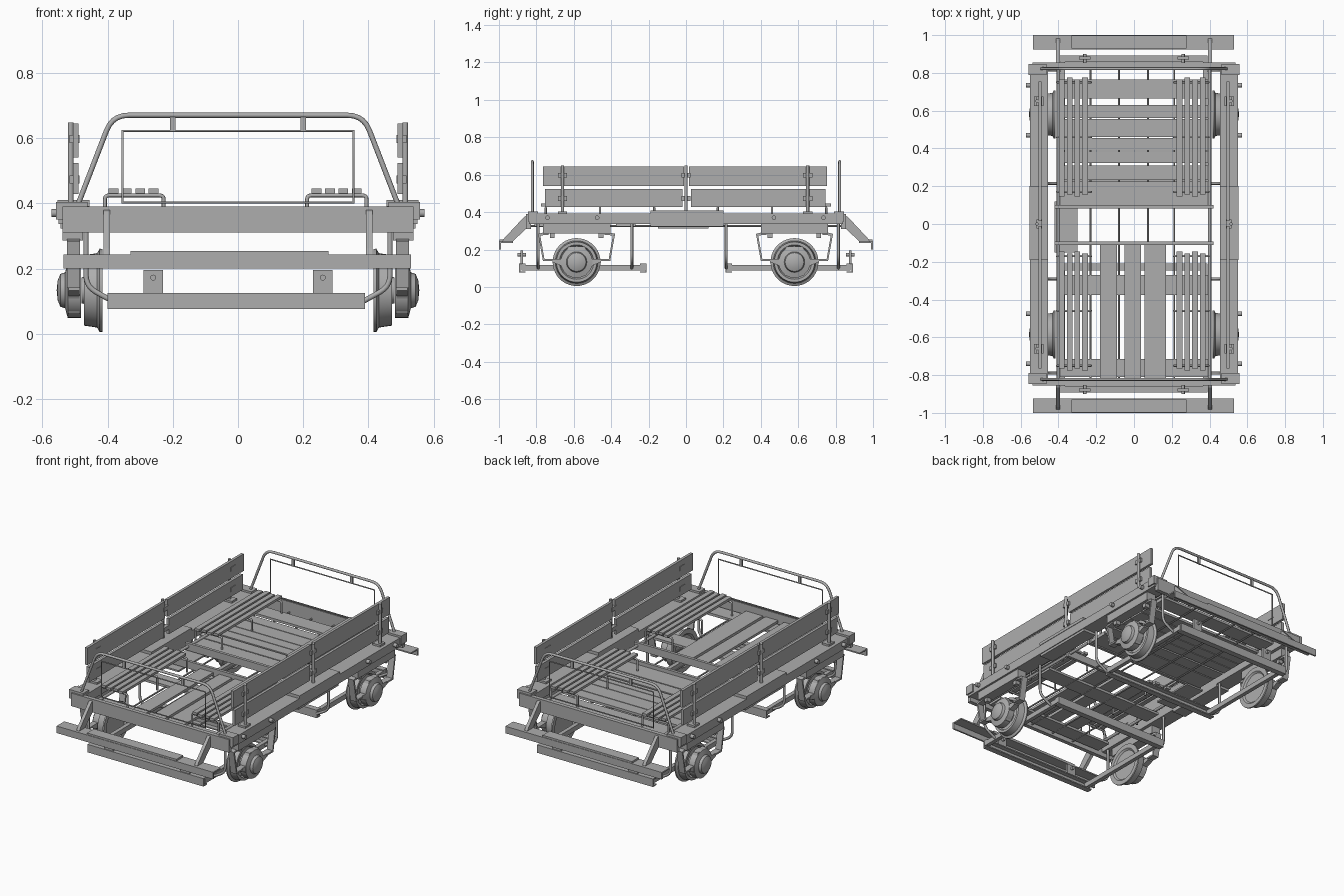
import bpy, bmesh, math
from mathutils import Vector, Matrix

if "Cube" in bpy.data.objects:
    bpy.data.objects.remove(bpy.data.objects["Cube"])

grey = bpy.data.materials.new("painted_grey")
grey.diffuse_color = (0.42, 0.42, 0.42, 1)
grey.use_nodes = True
grey.node_tree.nodes["Principled BSDF"].inputs["Base Color"].default_value = grey.diffuse_color


def finish(bm, name, smooth=False):
    bmesh.ops.recalc_face_normals(bm, faces=bm.faces)
    me = bpy.data.meshes.new(name)
    bm.to_mesh(me)
    bm.free()
    ob = bpy.data.objects.new(name, me)
    bpy.context.collection.objects.link(ob)
    me.materials.append(grey)
    if smooth:
        bpy.ops.object.select_all(action='DESELECT')
        ob.select_set(True)
        bpy.context.view_layer.objects.active = ob
        bpy.ops.object.shade_smooth_by_angle(angle=math.radians(35))
    return ob


def box(name, x0, x1, y0, y1, z0, z1):
    bm = bmesh.new()
    bmesh.ops.create_cube(bm, size=1)
    for v in bm.verts:
        v.co = Vector(((x0, x1)[v.co.x > 0], (y0, y1)[v.co.y > 0], (z0, z1)[v.co.z > 0]))
    return finish(bm, name)


def side_box(name, s, x0, x1, *yz):
    return box(name, min(s * x0, s * x1), max(s * x0, s * x1), *yz)


def end_box(name, e, x0, x1, y0, y1, z0, z1):
    return box(name, x0, x1, min(e * y0, e * y1), max(e * y0, e * y1), z0, z1)


def rod(name, a, b, r, n=12):
    a, b = Vector(a), Vector(b)
    bm = bmesh.new()
    rot = (b - a).to_track_quat('Z', 'Y').to_matrix().to_4x4()
    bmesh.ops.create_cone(bm, cap_ends=True, segments=n, radius1=r, radius2=r,
                          depth=(b - a).length, matrix=Matrix.Translation((a + b) / 2) @ rot)
    return finish(bm, name, True)


def tube(name, pts, r, bend=0.0, closed=False):
    """Round tube along points, with corners rounded by the bend distance."""
    pts = [Vector(p) for p in pts]
    path = []
    for i, p in enumerate(pts):
        if bend and 0 < i < len(pts) - 1:
            a = p + (pts[i - 1] - p).normalized() * bend
            b = p + (pts[i + 1] - p).normalized() * bend
            path += [(1 - t) ** 2 * a + 2 * t * (1 - t) * p + t * t * b
                     for t in (0, .2, .4, .6, .8, 1)]
        else:
            path.append(p)
    cu = bpy.data.curves.new(name, 'CURVE')
    cu.dimensions = '3D'
    cu.bevel_depth, cu.bevel_resolution, cu.use_fill_caps = r, 2, True
    sp = cu.splines.new('POLY')
    sp.points.add(len(path) - 1)
    for q, p in zip(sp.points, path):
        q.co = (*p, 1)
    sp.use_cyclic_u = closed
    cu.materials.append(grey)
    ob = bpy.data.objects.new(name, cu)
    bpy.context.collection.objects.link(ob)
    return ob


def plate_x(name, pts, x0, x1):
    """Extrude a (y, z) outline from x0 to x1."""
    bm = bmesh.new()
    f = bm.faces.new([bm.verts.new((x0, y, z)) for y, z in pts])
    ext = bmesh.ops.extrude_face_region(bm, geom=[f])['geom']
    bmesh.ops.translate(bm, vec=(x1 - x0, 0, 0),
                        verts=[v for v in ext if isinstance(v, bmesh.types.BMVert)])
    return finish(bm, name)


def lathe(name, prof, s, y, z, n=40):
    """Spin an (x, radius) profile about an axis along x."""
    bm = bmesh.new()
    vs = [bm.verts.new((s * x, y, z + r)) for x, r in prof]
    es = [bm.edges.new(p) for p in zip(vs, vs[1:])]
    bmesh.ops.spin(bm, geom=vs + es, cent=(0, y, z), axis=(1, 0, 0),
                   angle=2 * math.pi, steps=n, use_duplicate=False)
    bmesh.ops.remove_doubles(bm, verts=bm.verts, dist=1e-4)
    return finish(bm, name, True)


# ---- main frame, side boards and running gear, mirrored left and right ----
for s in (-1, 1):
    side_box("side_sill", s, 0.455, 0.55, -0.84, 0.84, 0.337, 0.392)
    side_box("sill_centre_stiffener", s, 0.455, 0.545, -0.19, 0.2, 0.322, 0.34)
    side_box("sill_centre_plate", s, 0.455, 0.553, -0.19, 0.2, 0.392, 0.41)
    rod("floor_side_tube", (s * 0.4, -0.85, 0.355), (s * 0.4, 0.85, 0.355), 0.009)
    # side boards with their posts and brackets
    for y0, y1 in ((-0.765, -0.01), (0.015, 0.755)):
        side_box("upper_side_board", s, 0.489, 0.506, y0, y1, 0.54, 0.645)
        side_box("lower_side_board", s, 0.489, 0.506, y0 + 0.012, y1 - 0.01, 0.428, 0.523)
    for y in (-0.66, 0.0, 0.65):
        rod("board_post", (s * 0.513, y, 0.39), (s * 0.513, y, 0.648), 0.009)
        side_box("post_foot", s, 0.48, 0.53, y - 0.025, y + 0.025, 0.392, 0.404)
        for z in (0.46, 0.585):
            side_box("post_bracket", s, 0.486, 0.516, y - 0.025, y + 0.025, z, z + 0.025)
    for y in (-0.74, -0.475, 0.47, 0.735):
        rod("sill_bolt", (s * 0.545, y, 0.37), (s * 0.572, y, 0.37), 0.012)
    for y in (-0.585, 0.58):
        # flanged wheel
        lathe("wheel", [(0.425, 0), (0.425, 0.09), (0.416, 0.1), (0.416, 0.127), (0.424, 0.128),
                        (0.432, 0.114), (0.472, 0.108), (0.472, 0.092), (0.452, 0.084),
                        (0.452, 0.045), (0.48, 0.04), (0.48, 0)], s, y, 0.133)
        # axle bearing with domed cap
        lathe("axle_bearing", [(0.482, 0), (0.482, 0.085), (0.522, 0.085), (0.53, 0.055),
                               (0.545, 0.05), (0.553, 0.03), (0.556, 0)], s, y, 0.133, 28)
        plate_x("bearing_wing", [(y + a, b) for a, b in (
            (-0.13, 0.15), (-0.075, 0.15), (-0.045, 0.215), (0.045, 0.215), (0.075, 0.15),
            (0.13, 0.15), (0.13, 0.132), (0.085, 0.115), (0.05, 0.06), (-0.05, 0.06),
            (-0.085, 0.115), (-0.13, 0.132))], s * 0.486, s * 0.52)
        side_box("spring_block", s, 0.475, 0.538, y - 0.18, y + 0.18, 0.286, 0.34)
        for e in (-1, 1):
            # suspension strap bent from the block down to the bearing
            plate_x("suspension_strap", [(y + e * a, b) for a, b in (
                (0.15, 0.29), (0.15, 0.279), (0.194, 0.275), (0.172, 0.15), (0.12, 0.15),
                (0.12, 0.14), (0.18, 0.14), (0.206, 0.284), (0.18, 0.29))], s * 0.485, s * 0.525)
            box("spring_stop", min(s * 0.49, s * 0.52), max(s * 0.49, s * 0.52),
                y + e * 0.13 - 0.013, y + e * 0.13 + 0.013, 0.262, 0.286)
    # hangers for the low frames
    for y in (-0.79, -0.29, 0.215, 0.815):
        tube("low_frame_hanger", [(s * 0.466, y, 0.34), (s * 0.466, y, 0.145),
                                  (s * 0.385, y, 0.1)], 0.008, 0.035)

# ---- both ends ----
for e in (-1, 1):
    end_box("end_beam", e, -0.538, 0.538, 0.83, 0.855, 0.31, 0.39)
    for s in (-1, 1):
        side_box("corner_block", s, 0.462, 0.558, *sorted((e * 0.79, e * 0.846)), 0.35, 0.404)
        # sloping arm carrying the bumper
        plate_x("bumper_arm", [(e * a, b) for a, b in (
            (0.84, 0.385), (0.865, 0.375), (0.97, 0.262), (0.985, 0.24), (0.93, 0.24),
            (0.84, 0.325))], s * 0.392, s * 0.412)
        # hitch plate and pin
        end_box("hitch_plate", e, s * 0.26 - 0.03, s * 0.26 + 0.03, 0.872, 0.886, 0.12, 0.195)
        rod("hitch_pin", (s * 0.26, e * 0.855, 0.172), (s * 0.26, e * 0.9, 0.172), 0.009)
        # low frame side rail
        side_box("low_frame_rail", s, 0.365, 0.39, *sorted((e * 0.215, e * 0.88)), 0.088, 0.118)
    end_box("bumper_step", e, -0.535, 0.53, 0.925, 1.0, 0.235, 0.243)
    end_box("bumper_lip", e, -0.535, 0.53, 0.99, 1.0, 0.2, 0.236)
    end_box("bumper_tread", e, -0.33, 0.278, 0.93, 0.997, 0.243, 0.254)
    # low frame channels
    for y, d in ((0.892, -1), (0.21, 1)):
        a, b = sorted((y, y + d * 0.007))
        end_box("low_frame_web", e, -0.4, 0.39, a, b, 0.076, 0.125)
        a, b = sorted((y, y + d * 0.035))
        for z in (0.076, 0.118):
            end_box("low_frame_flange", e, -0.4, 0.39, a, b, z, z + 0.007)
    # end hoop with inner frame
    y = e * 0.822
    tube("end_hoop", [(-0.495, y, 0.385), (-0.385, y, 0.67), (0.385, y, 0.67),
                      (0.495, y, 0.385)], 0.008, 0.05)
    tube("inner_hoop", [(-0.354, y, 0.402), (-0.354, y, 0.622), (0.354, y, 0.622),
                        (0.354, y, 0.402)], 0.0045, closed=True)
    for x in (-0.2, 0.2):
        end_box("hoop_link", e, x - 0.008, x + 0.008, 0.817, 0.827, 0.62, 0.667)
    # end-to-end bench rails and bench frames
    for s, x_out, x_in in ((-1, -0.408, -0.228), (1, 0.394, 0.212)):
        for k in (0.17, 0.46, 0.75):
            tube("bench_frame", [(x_out, e * k, 0.34), (x_out, e * k, 0.424),
                                 (x_in, e * k, 0.424), (x_in, e * k, 0.34)], 0.006, 0.012)
        for i in range(4):
            x = (-0.397 if s < 0 else 0.226) + i * 0.041
            j = 0.01 * (i % 2)
            end_box("bench_slat", e, x, x + 0.03, 0.145 + j, 0.765 + j, 0.43, 0.445)

# ---- floor ----
for y in (-0.102, 0.092):
    box("middle_crossbar", -0.42, 0.42, y - 0.009, y + 0.009, 0.33, 0.375)
for x in (-0.23, -0.08, 0.075, 0.213):
    rod("floor_rod", (x, -0.84, 0.325), (x, 0.84, 0.325), 0.005, 8)
box("middle_plate", -0.42, -0.3, -0.15, 0.12, 0.312, 0.322)
# front bay: lengthwise planks on cross joists
for x0, x1 in ((-0.18, -0.09), (-0.05, 0.037), (0.055, 0.17)):
    box("front_floor_plank", x0, x1, -0.825, -0.1, 0.337, 0.352)
for y0, y1 in ((-0.81, -0.715), (-0.375, -0.27)):
    box("front_floor_joist", -0.41, 0.41, y0, y1, 0.322, 0.337)
# rear bay: crosswise planks
for y0, y1 in ((0.095, 0.225), (0.232, 0.31), (0.322, 0.385), (0.39, 0.455), (0.46, 0.555),
               (0.56, 0.63), (0.665, 0.765)):
    box("rear_floor_plank", -0.41, 0.41, y0, y1, 0.337, 0.352)
